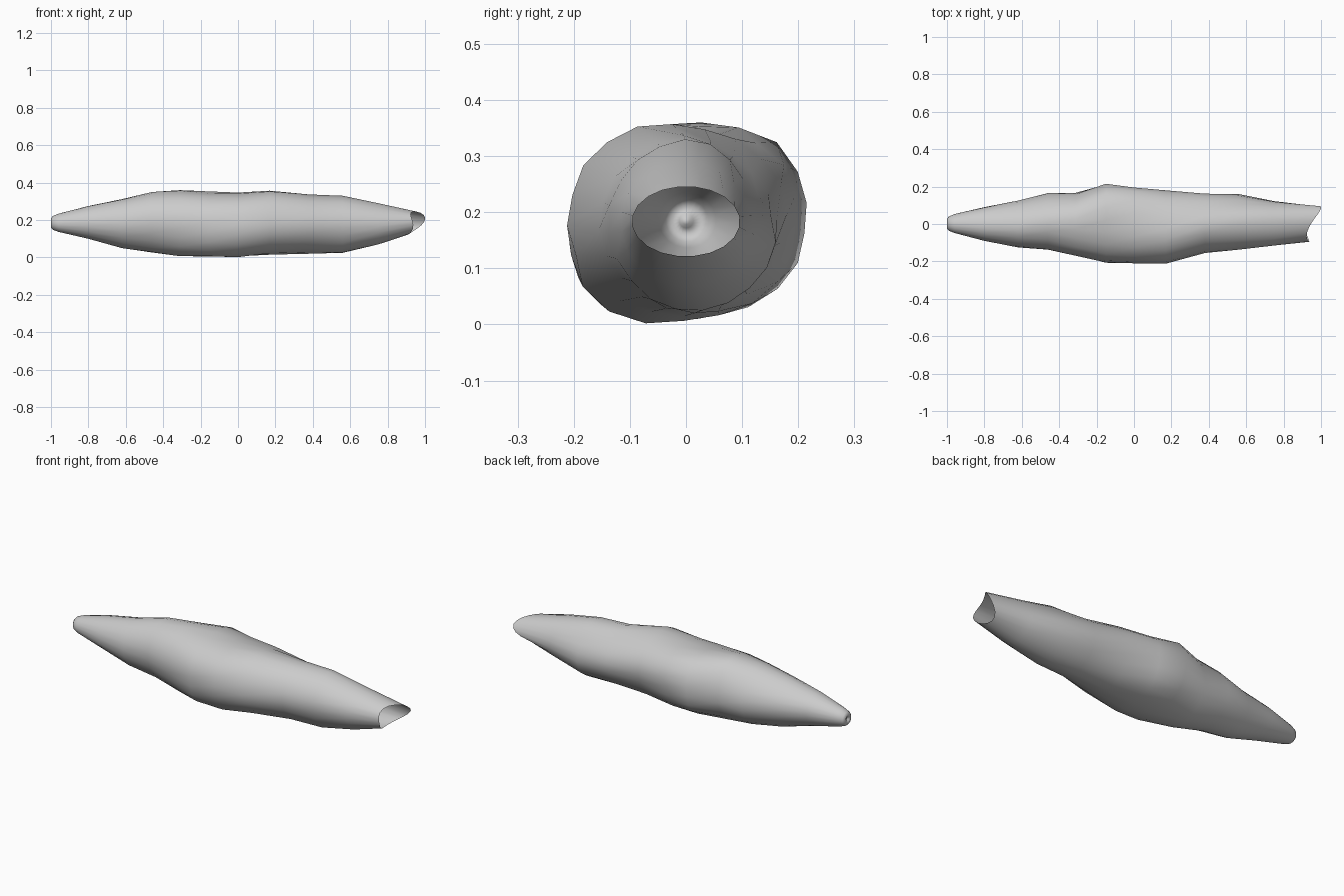
import bpy, bmesh, random
from math import sin, cos, pi, exp

random.seed(4)
if "Cube" in bpy.data.objects:
    bpy.data.objects.remove(bpy.data.objects["Cube"])

SIDES = 20
TWIST = 1.5

# Body stations: x, front y, back y, bottom z, top z
STATIONS = [
    (-1, -.024, .028, .16, .21),
    (-.99, -.036, .04, .148, .222),
    (-.96, -.048, .053, .137, .234),
    (-.8, -.09, .09, .10, .275),
    (-.62, -.125, .125, .05, .312),
    (-.46, -.137, .165, .027, .35),
    (-.31, -.17, .167, .007, .36),
    (-.15, -.207, .215, .006, .353),
    (0, -.21, .195, .002, .347),
    (.17, -.212, .18, .015, .357),
    (.38, -.155, .162, .02, .337),
    (.56, -.137, .16, .025, .33),
    (.75, -.115, .122, .07, .29),
    (.95, -.095, .095, .122, .245),
]

# Bumps and hollows: x, angle around the body, height
LUMPS = [
    (-.14, .85, .13),
    (-.05, 4.08, .13),
    (.1, 2.6, .07),
    (-.46, 2.2, .06),
    (-.47, .85, -.1),
    (.57, .7, -.2),
]


def fit(values, low, high):
    a, b = min(values), max(values)
    return [low + (v - a) * (high - low) / (b - a) for v in values]


def radius(x, a):
    """Faint twisting ridges plus the individual lumps."""
    swell = max(0, 1 - x * x)
    r = 1 + swell * (.02 * cos(4 * (a - .65 + TWIST * x)) + random.uniform(-.015, .015))
    for lump_x, lump_a, height in LUMPS:
        r += height * exp(-((x - lump_x) / .18) ** 2) * max(0, cos(a - lump_a)) ** 5
    return r


def make_ring(bm, x, y0, y1, z0, z1, rim=False):
    angles = [2 * pi * i / SIDES - TWIST * x for i in range(SIDES)]
    radii = [radius(x, a) for a in angles]
    ys = fit([r * cos(a) for r, a in zip(radii, angles)], y0, y1)
    zs = fit([r * sin(a) for r, a in zip(radii, angles)], z0, z1)
    verts = []
    for a, y, z in zip(angles, ys, zs):
        # The open end has a wavy lip
        px = .945 + .033 * cos(a - .6) + .024 * cos(2 * a - .7) if rim else x
        verts.append(bm.verts.new((px, y, z)))
    return verts


bm = bmesh.new()

# Small dimple in the closed tip
rings = [make_ring(bm, -.985, -.006, .006, .178, .19),
         make_ring(bm, -.995, -.012, .013, .172, .198)]

# Hollow body, open at the wide lip
for station in STATIONS:
    rings.append(make_ring(bm, *station, rim=station is STATIONS[-1]))
for a, b in zip(rings, rings[1:]):
    for i in range(SIDES):
        j = (i + 1) % SIDES
        bm.faces.new((a[i], a[j], b[j], b[i]))
bm.faces.new(rings[0])
bmesh.ops.recalc_face_normals(bm, faces=bm.faces)

mesh = bpy.data.meshes.new("hollow_body")
bm.to_mesh(mesh)
bm.free()
body = bpy.data.objects.new("hollow_body", mesh)
bpy.context.collection.objects.link(body)

# Pale grey surface
grey = bpy.data.materials.new("pale_grey")
grey.use_nodes = True
colour = (.6, .6, .6, 1)
grey.diffuse_color = colour
grey.node_tree.nodes["Principled BSDF"].inputs["Base Color"].default_value = colour
mesh.materials.append(grey)

bpy.context.view_layer.objects.active = body
body.select_set(True)
bpy.ops.object.shade_smooth()
